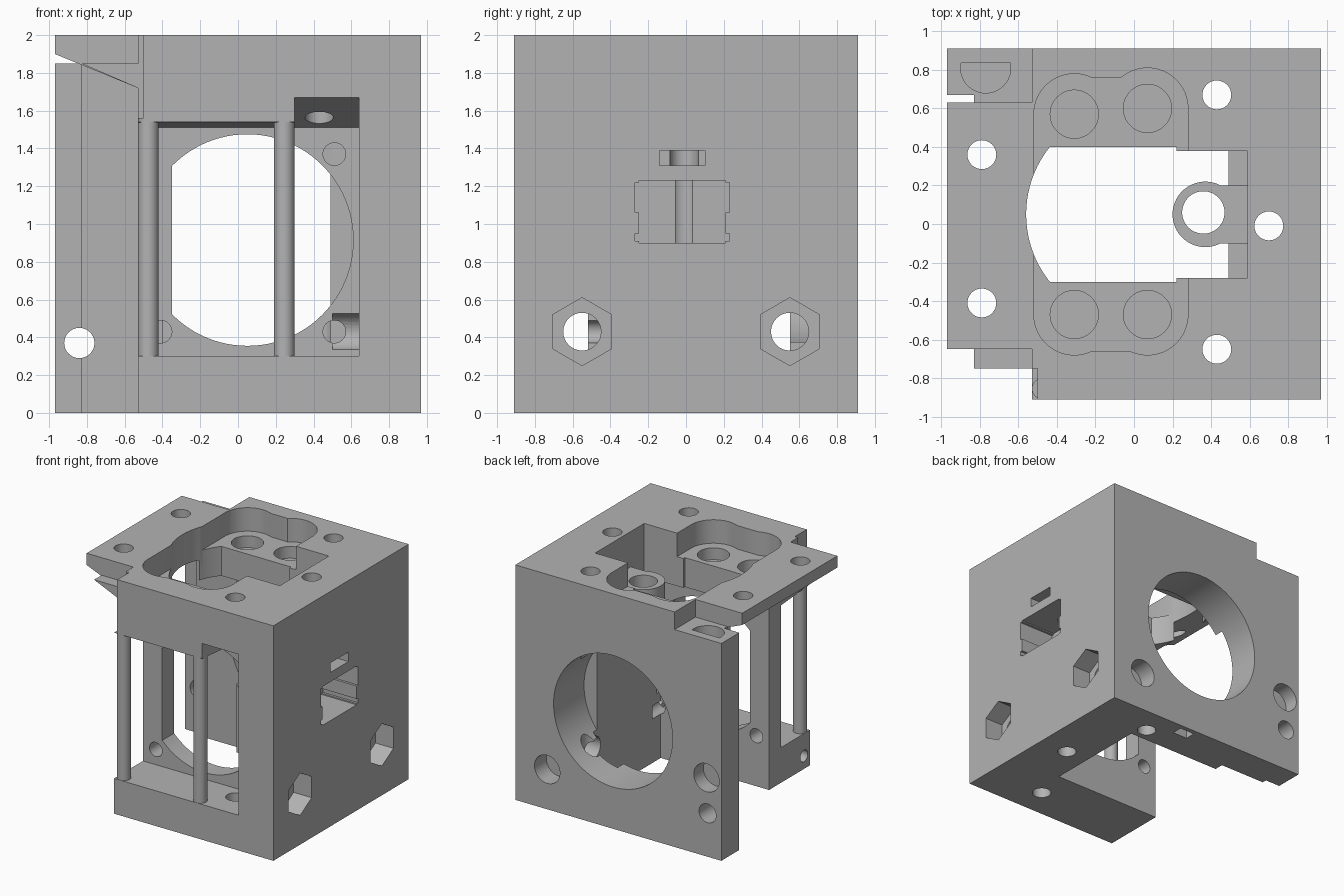
import bpy, bmesh, math
from mathutils import Matrix, Vector

old = bpy.data.objects.get("Cube")
if old:
    bpy.data.objects.remove(old, do_unlink=True)

grey = bpy.data.materials.new("printed_grey")
grey.use_nodes = True
GREY = (0.45, 0.45, 0.45, 1)
grey.diffuse_color = GREY
grey.node_tree.nodes["Principled BSDF"].inputs["Base Color"].default_value = GREY


def make(name, bm):
    bmesh.ops.recalc_face_normals(bm, faces=bm.faces)
    mesh = bpy.data.meshes.new(name)
    bm.to_mesh(mesh)
    bm.free()
    mesh.materials.append(grey)
    ob = bpy.data.objects.new(name, mesh)
    bpy.context.collection.objects.link(ob)
    return ob


def box(name, x0, x1, y0, y1, z0, z1):
    bm = bmesh.new()
    bmesh.ops.create_cube(bm, size=1)
    for v in bm.verts:
        v.co = ((x0 + x1) / 2 + v.co.x * (x1 - x0),
                (y0 + y1) / 2 + v.co.y * (y1 - y0),
                (z0 + z1) / 2 + v.co.z * (z1 - z0))
    return make(name, bm)


def cyl(name, axis, a, b, r, lo, hi, sides=64):
    """Cylinder along an axis; a, b are the other two coordinates in xyz order."""
    bm = bmesh.new()
    bmesh.ops.create_cone(bm, cap_ends=True, segments=sides, radius1=r,
                          radius2=r, depth=hi - lo)
    mid = (lo + hi) / 2
    turn, pos = {"x": (Matrix.Rotation(math.pi / 2, 4, "Y"), (mid, a, b)),
                 "y": (Matrix.Rotation(math.pi / 2, 4, "X"), (a, mid, b)),
                 "z": (Matrix.Identity(4), (a, b, mid))}[axis]
    bmesh.ops.transform(bm, matrix=Matrix.Translation(pos) @ turn, verts=bm.verts)
    return make(name, bm)


def prism(name, profile, axis, lo, hi):
    """Extrude a profile in the xz plane along y, or in the yz plane along x."""
    bm = bmesh.new()
    at = (lambda p, t: (p[0], t, p[1])) if axis == "y" else (lambda p, t: (t, p[0], p[1]))
    face = bm.faces.new([bm.verts.new(at(p, lo)) for p in profile])
    new = bmesh.ops.extrude_face_region(bm, geom=[face])["geom"]
    move = Vector((0, hi - lo, 0)) if axis == "y" else Vector((hi - lo, 0, 0))
    bmesh.ops.translate(bm, vec=move,
                        verts=[g for g in new if isinstance(g, bmesh.types.BMVert)])
    return make(name, bm)


def combine(target, *tools, op="DIFFERENCE"):
    for tool in tools:
        mod = target.modifiers.new("cut", "BOOLEAN")
        mod.operation, mod.solver, mod.object = op, "EXACT", tool
        bpy.context.view_layer.objects.active = target
        bpy.ops.object.modifier_apply(modifier=mod.name)
        bpy.data.objects.remove(tool, do_unlink=True)
    return target


# Main block with back plate extension and top flange
body = box("extruder_body", -0.53, 0.97, -0.91, 0.91, 0, 2)
combine(body,
        box("back_plate", -0.97, -0.5, 0.67, 0.91, 0, 1.85),
        box("back_plate_pad", -0.83, -0.5, 0.63, 0.8, 0, 1.85),
        prism("flange", [(-0.97, 2), (-0.97, 1.9), (-0.53, 1.72), (-0.45, 1.72),
                         (-0.45, 2)], "y", -0.65, 0.63),
        prism("flange_tip", [(-0.83, 1.85), (-0.53, 1.72), (-0.45, 1.72),
                             (-0.45, 1.85)], "y", -0.75, -0.6),
        op="UNION")

# Front window, open to the left, with sloped ceilings
combine(body,
        prism("window", [(-1.05, 0.3), (-0.52, 0.3), (-0.52, 1.51), (-0.91, 1.54),
                         (-1.05, 1.55)], "x", -0.7, 0.64),
        prism("window_relief", [(-1.05, 1.2), (-0.52, 1.2), (-0.52, 1.51),
                                (-0.91, 1.67), (-1.05, 1.73)], "x", 0.3, 0.64),
        box("corner_relief", -0.6, -0.5, -1, -0.75, 1.54, 2.1))

# Inner chamber, open at the bottom and left
combine(body,
        box("chamber", -0.7, 0.49, -0.36, 0.55, -0.1, 1.55),
        box("chamber_side", -0.7, -0.4, -0.3, 0.63, -0.1, 1.55))

# Round passages through the inner wall and the back plate
front_bore = combine(cyl("front_bore", "y", 0.05, 0.915, 0.56, -0.6, -0.3, 96),
                     box("bore_limit", -0.9, -0.35, -1, 1, 0, 2))
combine(body, front_bore, cyl("back_bore", "y", 0.05, 0.915, 0.56, 0.5, 1, 96))

# Top pocket with rounded lobes and blind seats
FLOOR = 1.8
combine(body,
        box("pocket", -0.52, 0.28, -0.48, 0.58, FLOOR, 2.1),
        box("pocket_middle", -0.31, 0.07, -0.66, 0.76, FLOOR, 2.1))
for x, y in ((-0.31, 0.57), (0.07, 0.6), (-0.31, -0.47), (0.07, -0.47)):
    combine(body, cyl("lobe", "z", x, y, 0.21, FLOOR, 2.1),
            cyl("seat", "z", x, y, 0.125, FLOOR - 0.1, 2.1))

# Vertical opening with flat sides, and the deep slot beside it
opening = combine(cyl("opening", "z", 0, 0.05, 0.56, 1.4, 2.1, 96),
                  box("opening_limit", -1, 0.47, -0.3, 0.4, 0, 3), op="INTERSECT")
combine(opening, box("opening_top_limit", 0.22, 1, -1, 1, 1, 3))
combine(body, opening, box("slot", 0.2, 0.59, -0.28, 0.38, 1.27, 2.1))

# Guide boss with slanted underside
boss = combine(cyl("guide_boss", "z", 0.37, 0.05, 0.17, 1, 1.7),
               box("boss_neck", 0.37, 0.62, -0.1, 0.2, 1, 1.7), op="UNION")
combine(boss, prism("boss_slope", [(0.1, 1.68), (0.7, 1.05), (0.7, 0.9), (0.1, 0.9)],
                    "y", -0.4, 0.5), cyl("boss_hole", "z", 0.36, 0.06, 0.11, 0.9, 1.9))
combine(body, boss, op="UNION")

# Vertical bolt holes
for x, y in ((-0.79, 0.36), (-0.79, -0.41), (0.43, 0.67), (0.43, -0.65), (0.7, -0.01)):
    combine(body, cyl("bolt_hole", "z", x, y, 0.075, -0.1, 2.1, 32))

# Hexagonal nut traps and their cross bolts
for y, end in ((-0.55, 0.5), (0.55, 0.2)):
    trap = cyl("nut_trap", "x", y, 0.43, 0.18, 0.8, 1.1, 6)
    trap.data.transform(Matrix.Translation((0, y, 0.43)) @ Matrix.Rotation(math.pi / 2, 4, "X")
                        @ Matrix.Translation((0, -y, -0.43)))
    combine(body, trap, cyl("cross_bolt", "x", y, 0.43, 0.1, end, 1.1, 32))

# Side recesses
combine(body,
        box("sensor_recess", 0.64, 1.1, -0.25, 0.21, 0.9, 1.23),
        box("sensor_recess_low", 0.64, 1.1, -0.27, 0.23, 0.91, 0.95),
        box("sensor_recess_high", 0.64, 1.1, -0.27, 0.23, 1.06, 1.22),
        box("cable_slit", 0.7, 1.1, -0.14, 0.1, 1.31, 1.39))

# Screw holes in the inner wall, back plate and lower corner
for x, z in ((0.51, 1.37), (0.51, 0.43), (-0.41, 0.43)):
    combine(body, cyl("screw_hole", "y", x, z, 0.06, -0.6, -0.25, 32))
combine(body,
        cyl("plate_hole", "y", -0.84, 0.37, 0.08, 0.5, 1, 32),
        cyl("plate_sink_left", "y", -0.83, 0.67, 0.12, 0.78, 1, 32),
        cyl("plate_sink_right", "y", 0.67, 0.34, 0.12, 0.75, 1, 32),
        cyl("corner_hole", "x", -0.83, 0.11, 0.05, -0.7, -0.3, 24),
        box("bottom_slit", 0.1, 0.24, 0.78, 0.87, -0.1, 0.2))
dshape = combine(cyl("plate_seat", "z", -0.77, 0.81, 0.13, 1.72, 2),
                 box("seat_limit", -1, -0.5, 0.835, 1.2, 1.5, 2.2))
combine(body, dshape)

# Two round posts across the window
posts = [cyl(n, "z", x, -0.855, 0.055, 0.29, 1.56, 32)
         for n, x in (("left_post", -0.475), ("right_post", 0.245))]

bpy.ops.object.select_all(action="DESELECT")
for ob in [body] + posts:
    ob.select_set(True)
bpy.context.view_layer.objects.active = body
bpy.ops.object.shade_smooth_by_angle(angle=math.radians(30))
